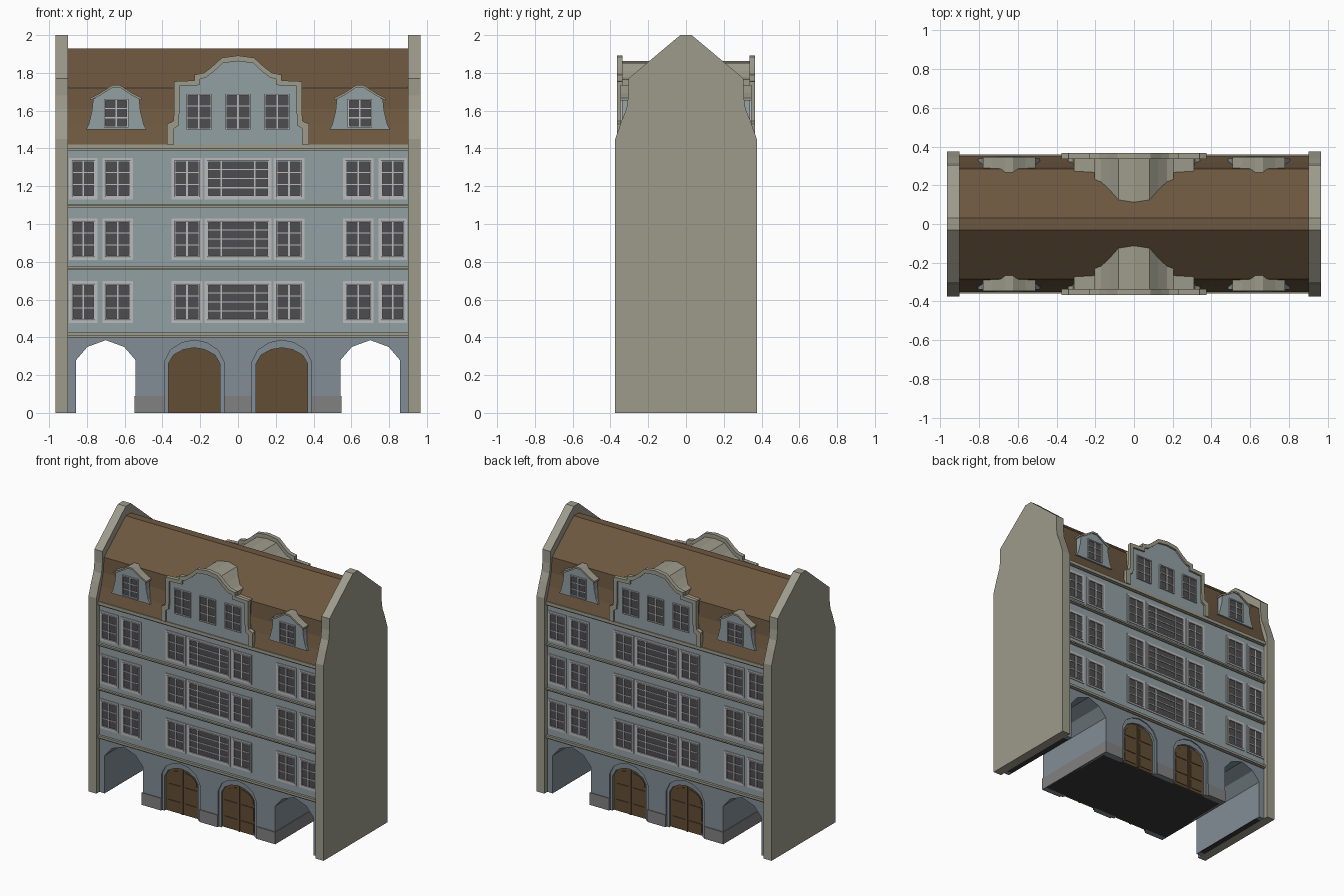
import bpy, bmesh, math
from mathutils import Matrix

if "Cube" in bpy.data.objects:
    bpy.data.objects.remove(bpy.data.objects["Cube"])


def mat(name, rgb):
    m = bpy.data.materials.new(name)
    m.diffuse_color = (*rgb, 1)
    m.use_nodes = True
    m.node_tree.nodes["Principled BSDF"].inputs["Base Color"].default_value = m.diffuse_color
    return m


STONE = mat("stone", (0.34, 0.33, 0.26))
WALL = mat("blue_plaster", (0.29, 0.35, 0.37))
GROUND = mat("dark_plaster", (0.22, 0.27, 0.30))
PLINTH = mat("plinth_grey", (0.22, 0.22, 0.22))
ROOF = mat("roof_tile", (0.15, 0.095, 0.05))
WOOD = mat("door_wood", (0.12, 0.075, 0.035))
GLASS = mat("glass", (0.075, 0.075, 0.08))
FRAME = mat("window_trim", (0.50, 0.50, 0.50))
DARK = mat("underside", (0.04, 0.04, 0.04))


def prism(bm, pts, a, b, axis='y'):
    """Extrude a profile given in (x,z) along y, or in (y,z) along x."""
    def co(p, t):
        return (p[0], t, p[1]) if axis == 'y' else (t, p[0], p[1])
    va = [bm.verts.new(co(p, a)) for p in pts]
    vb = [bm.verts.new(co(p, b)) for p in pts]
    n = len(pts)
    faces = [bm.faces.new(va), bm.faces.new(vb[::-1])]
    for i in range(n):
        j = (i + 1) % n
        faces.append(bm.faces.new((va[j], va[i], vb[i], vb[j])))
    bmesh.ops.recalc_face_normals(bm, faces=faces)


def box(bm, x0, x1, y0, y1, z0, z1):
    prism(bm, [(x0, z0), (x1, z0), (x1, z1), (x0, z1)], y0, y1)


def finish(bm, name, material, both=False):
    """both: repeat the front part on the back by a half turn about z."""
    if both:
        d = bmesh.ops.duplicate(bm, geom=bm.verts[:] + bm.edges[:] + bm.faces[:])
        vs = [g for g in d["geom"] if isinstance(g, bmesh.types.BMVert)]
        bmesh.ops.rotate(bm, verts=vs, cent=(0, 0, 0), matrix=Matrix.Rotation(math.pi, 3, 'Z'))
    me = bpy.data.meshes.new(name)
    bm.to_mesh(me)
    bm.free()
    me.materials.append(material)
    ob = bpy.data.objects.new(name, me)
    bpy.context.collection.objects.link(ob)
    return ob


def mirrored(half):
    """Full profile from the right half, running right to left over the top."""
    return half + [(-x, z) for x, z in reversed(half) if x > 1e-6]


def arch(cx, w, spring, top, base):
    """Six-sided faceted arch, left foot to right foot."""
    h = top - spring
    return [(cx - w, base), (cx - w, spring), (cx - 0.62 * w, spring + 0.66 * h), (cx, top),
            (cx + 0.62 * w, spring + 0.66 * h), (cx + w, spring), (cx + w, base)]


def door_arch(cx, w, spring, top, base):
    h = top - spring
    return [(cx - w, base), (cx - w, spring), (cx - 0.8 * w, spring + 0.55 * h), (cx - 0.42 * w, spring + 0.88 * h),
            (cx, top), (cx + 0.42 * w, spring + 0.88 * h), (cx + 0.8 * w, spring + 0.55 * h),
            (cx + w, spring), (cx + w, base)]


# Side gable walls
side = [(-0.375, 0), (-0.375, 1.45), (-0.34, 1.55), (-0.315, 1.61), (-0.305, 1.68), (-0.305, 1.77), (-0.03, 2.0)]
bm = bmesh.new()
for s in (-1, 1):
    prism(bm, side + [(-y, z) for y, z in reversed(side)], s * 0.90, s * 0.965, 'x')
finish(bm, "gable_walls", STONE)

# Roof
slope = [(-0.352, 1.42), (-0.318, 1.52), (-0.295, 1.61), (-0.285, 1.72), (-0.03, 1.93)]
bm = bmesh.new()
prism(bm, slope + [(-y, z) for y, z in reversed(slope)], -0.90, 0.90, 'x')
finish(bm, "mansard_roof", ROOF)

# Upper storeys
bm = bmesh.new()
box(bm, -0.90, 0.90, -0.34, 0.34, 0.40, 1.42)
finish(bm, "upper_walls", WALL)

# Ground floor: core with two passages, front layer with passages and door openings
PASS = [(-0.70, 0.157), (0.70, 0.157)]
DOORS = [-0.232, 0.232]


def comb(openings, base):
    pts = [(-0.90, 0.40), (-0.90, base)]
    for o in openings:
        pts += o
    return pts + [(0.90, base), (0.90, 0.40)]


bm = bmesh.new()
prism(bm, comb([arch(x, w, 0.28, 0.385, 0.004) for x, w in PASS], 0.004), -0.305, 0.305)
finish(bm, "ground_floor_core", GROUND)
bm = bmesh.new()
left, right = [arch(x, w, 0.28, 0.385, 0) for x, w in PASS]
prism(bm, comb([left] + [door_arch(x, 0.157, 0.27, 0.385, 0) for x in DOORS] + [right], 0), -0.34, -0.305)
finish(bm, "ground_floor_arcade", GROUND, True)
bm = bmesh.new()
box(bm, -0.543, 0.543, -0.305, 0.305, 0, 0.004)
for s in (-1, 1):
    box(bm, s * 0.857, s * 0.90, -0.305, 0.305, 0, 0.004)
finish(bm, "underside", DARK)
bm = bmesh.new()
for s in (-1, 1):
    box(bm, s * 0.39, s * 0.548, -0.346, -0.30, 0, 0.09)
    box(bm, s * 0.53, s * 0.548, -0.30, 0, 0, 0.09)
box(bm, -0.075, 0.075, -0.346, -0.305, 0, 0.09)
finish(bm, "plinth", PLINTH, True)

# Doors with surround, leaves and panels
surround, leaves, panels = bmesh.new(), bmesh.new(), bmesh.new()
for x in DOORS:
    o, i = door_arch(x, 0.157, 0.27, 0.385, 0), door_arch(x, 0.137, 0.26, 0.345, 0)
    prism(surround, o + i[::-1], -0.332, -0.305)
    prism(leaves, i, -0.315, -0.305)
    for s in (-1, 1):
        for z0, z1 in ((0.02, 0.085), (0.105, 0.205)):
            box(panels, x + s * 0.018, x + s * 0.118, -0.320, -0.313, z0, z1)
        prism(panels, [(x + s * a, z) for a, z in ((0.018, 0.225), (0.118, 0.225), (0.115, 0.265), (0.08, 0.30), (0.018, 0.32))],
              -0.320, -0.313)
    box(panels, x - 0.006, x + 0.006, -0.322, -0.313, 0, 0.343)
finish(surround, "door_surrounds", GROUND, True)
finish(leaves, "doors", WOOD, True)
finish(panels, "door_panels", WOOD, True)

# String courses and cornice
bm = bmesh.new()
for z0, z1 in ((0.40, 0.425), (0.757, 0.775), (1.087, 1.107), (1.388, 1.42)):
    box(bm, -0.90, 0.90, -0.358, -0.34, z0 + 0.008, z1)
    box(bm, -0.90, 0.90, -0.350, -0.34, z0, z0 + 0.008)
finish(bm, "string_courses", STONE, True)

# Central gable: body, plaster face and coping
outer = [(0.375, 1.42), (0.375, 1.53), (0.342, 1.545), (0.338, 1.60), (0.338, 1.755), (0.23, 1.76), (0.23, 1.79),
         (0.18, 1.80), (0.14, 1.83), (0.085, 1.88), (0, 1.892)]
inner = [(0.34, 1.42), (0.34, 1.505), (0.315, 1.52), (0.31, 1.60), (0.31, 1.73), (0.205, 1.735), (0.205, 1.765),
         (0.17, 1.775), (0.125, 1.81), (0.08, 1.852), (0, 1.862)]
bm = bmesh.new()
prism(bm, mirrored(inner), -0.346, -0.10)
finish(bm, "central_gable_body", STONE, True)
bm = bmesh.new()
prism(bm, mirrored(inner), -0.352, -0.346)
finish(bm, "central_gable_face", WALL, True)
bm = bmesh.new()
prism(bm, mirrored(outer) + mirrored(inner)[::-1], -0.366, -0.336)
finish(bm, "central_gable_coping", STONE, True)

# Dormers
body, cap = bmesh.new(), bmesh.new()
for cx in (-0.645, 0.645):
    prof = mirrored([(0.16, 1.50), (0.145, 1.53), (0.128, 1.60), (0.122, 1.66), (0.02, 1.722)])
    prism(body, [(cx + x, z) for x, z in prof], -0.338, -0.25)
    lid = mirrored([(0.135, 1.668), (0.085, 1.693), (0.02, 1.735)]) + mirrored([(0.135, 1.655), (0.085, 1.68), (0.02, 1.722)])[::-1]
    prism(cap, [(cx + x, z) for x, z in lid], -0.346, -0.25)
finish(body, "dormers", WALL, True)
finish(cap, "dormer_roofs", STONE, True)

# Windows
frames, panes = bmesh.new(), bmesh.new()


def ring(x, z, w, h, t, y, d):
    for s in (-1, 1):
        box(frames, x + s * (w - t), x + s * w, y - d, y, z - h, z + h)
        box(frames, x - w + t, x + w - t, y - d, y, z + s * (h - t), z + s * h)


def window(x, z, w, h, xs, zs, y=-0.34, trim=True):
    """Half sizes w and h; xs and zs place the bars as fractions of the half size."""
    if trim:
        ring(x, z, w, h, 0.012, y, 0.006)
        w, h = w - 0.014, h - 0.014
    ring(x, z, w, h, 0.008, y, 0.010)
    box(panes, x - w + 0.008, x + w - 0.008, y - 0.002, y, z - h + 0.008, z + h - 0.008)
    for f in xs:
        box(frames, x + f * w - 0.004, x + f * w + 0.004, y - 0.007, y, z - h, z + h)
    for f in zs:
        box(frames, x - w, x + w, y - 0.006, y, z + f * h - 0.003, z + f * h + 0.003)


for z in (0.587, 0.92, 1.24):
    for s in (-1, 1):
        for x, w in ((0.27, 0.081), (0.637, 0.081), (0.819, 0.075)):
            window(s * x, z, w, 0.11, [0], [-0.33, 0.33])
    window(0, z, 0.177, 0.11, [-0.55, 0.55], [-0.5, 0, 0.5])
for x in (-0.207, 0, 0.207):
    window(x, 1.593, 0.066, 0.094, [0], [-0.33, 0.33], -0.352, False)
for x in (-0.645, 0.645):
    window(x, 1.587, 0.064, 0.075, [0], [-0.33, 0.33], -0.338, False)
finish(frames, "window_frames", FRAME, True)
finish(panes, "window_panes", GLASS, True)
